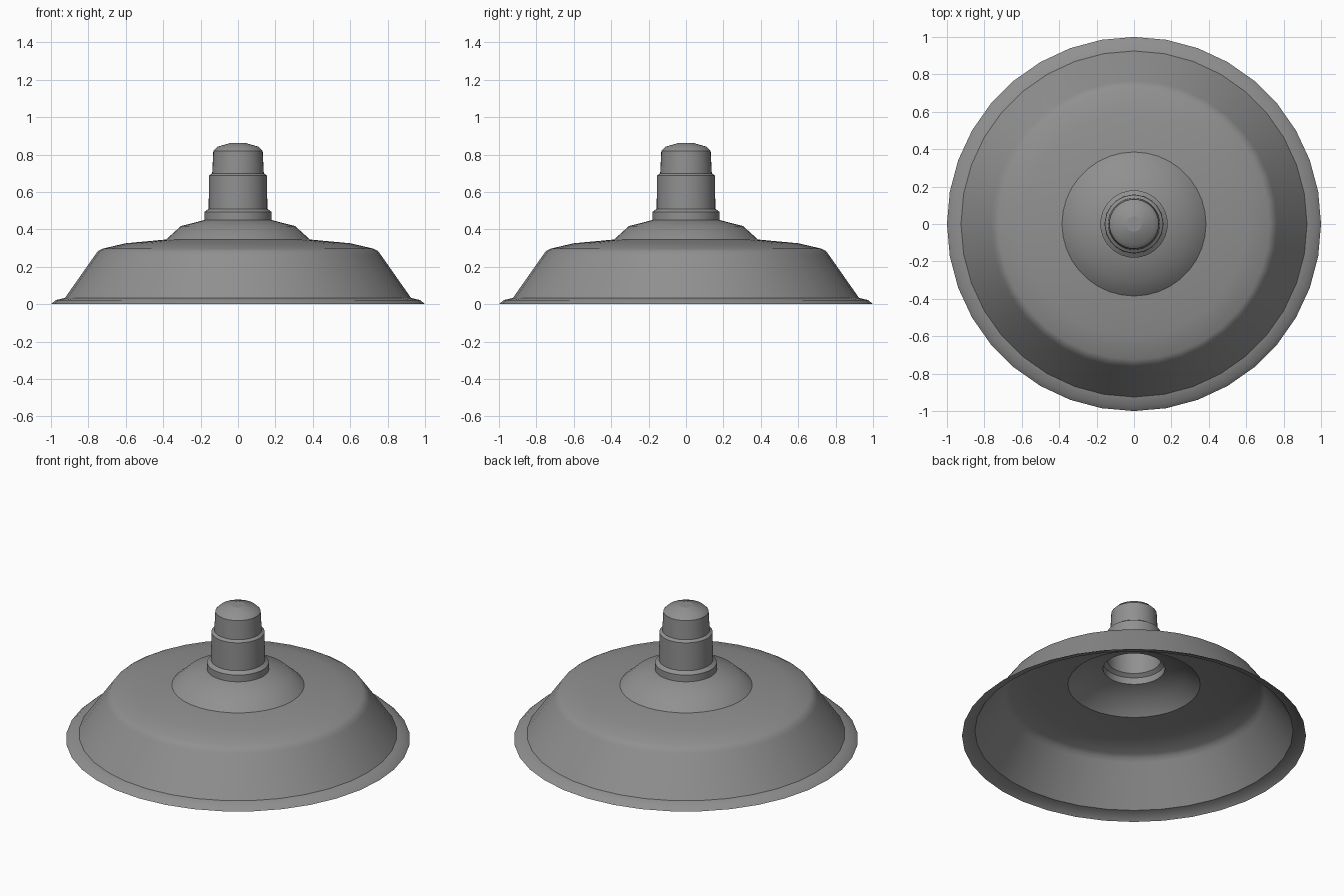
import bpy, bmesh, math

if "Cube" in bpy.data.objects:
    bpy.data.objects.remove(bpy.data.objects["Cube"])

SIDES = 36

# Dark grey enamel
enamel = bpy.data.materials.new("dark_grey")
enamel.diffuse_color = (0.28, 0.28, 0.28, 1.0)
enamel.use_nodes = True
enamel.node_tree.nodes["Principled BSDF"].inputs["Base Color"].default_value = enamel.diffuse_color


def lathe(name, profile, cap_top=False):
    """Revolve a (radius, height) profile around z as a thin sheet."""
    bm = bmesh.new()
    rings = []
    for r, z in profile:
        rings.append([bm.verts.new((r * math.cos(2 * math.pi * i / SIDES),
                                    r * math.sin(2 * math.pi * i / SIDES), z))
                      for i in range(SIDES)])
    for low, high in zip(rings, rings[1:]):
        for i in range(SIDES):
            j = (i + 1) % SIDES
            bm.faces.new((low[i], low[j], high[j], high[i]))
    if cap_top:
        bm.faces.new(rings[-1])
    mesh = bpy.data.meshes.new(name)
    bm.to_mesh(mesh)
    bm.free()
    mesh.materials.append(enamel)
    obj = bpy.data.objects.new(name, mesh)
    bpy.context.collection.objects.link(obj)
    bpy.ops.object.select_all(action='DESELECT')
    obj.select_set(True)
    bpy.context.view_layer.objects.active = obj
    bpy.ops.object.shade_smooth_by_angle(angle=math.radians(30))
    return obj


# Wide open shade: flared rim, sloping wall, rounded shoulder, raised crown
lathe("lamp_shade", [
    (1.0, 0.0), (0.975, 0.022), (0.925, 0.034),
    (0.765, 0.262), (0.75, 0.283), (0.725, 0.297), (0.60, 0.326),
    (0.385, 0.346), (0.305, 0.418), (0.18, 0.45)])

# Stepped socket housing: collar, barrel, neck and domed cap
lathe("socket_housing", [
    (0.18, 0.45), (0.18, 0.493), (0.157, 0.51),
    (0.155, 0.688), (0.138, 0.70), (0.132, 0.82),
    (0.11, 0.842), (0.04, 0.862)])

# Small flat plug closing the top of the cap
lathe("top_plug", [(0.04, 0.858), (0.04, 0.862)], cap_top=True)
